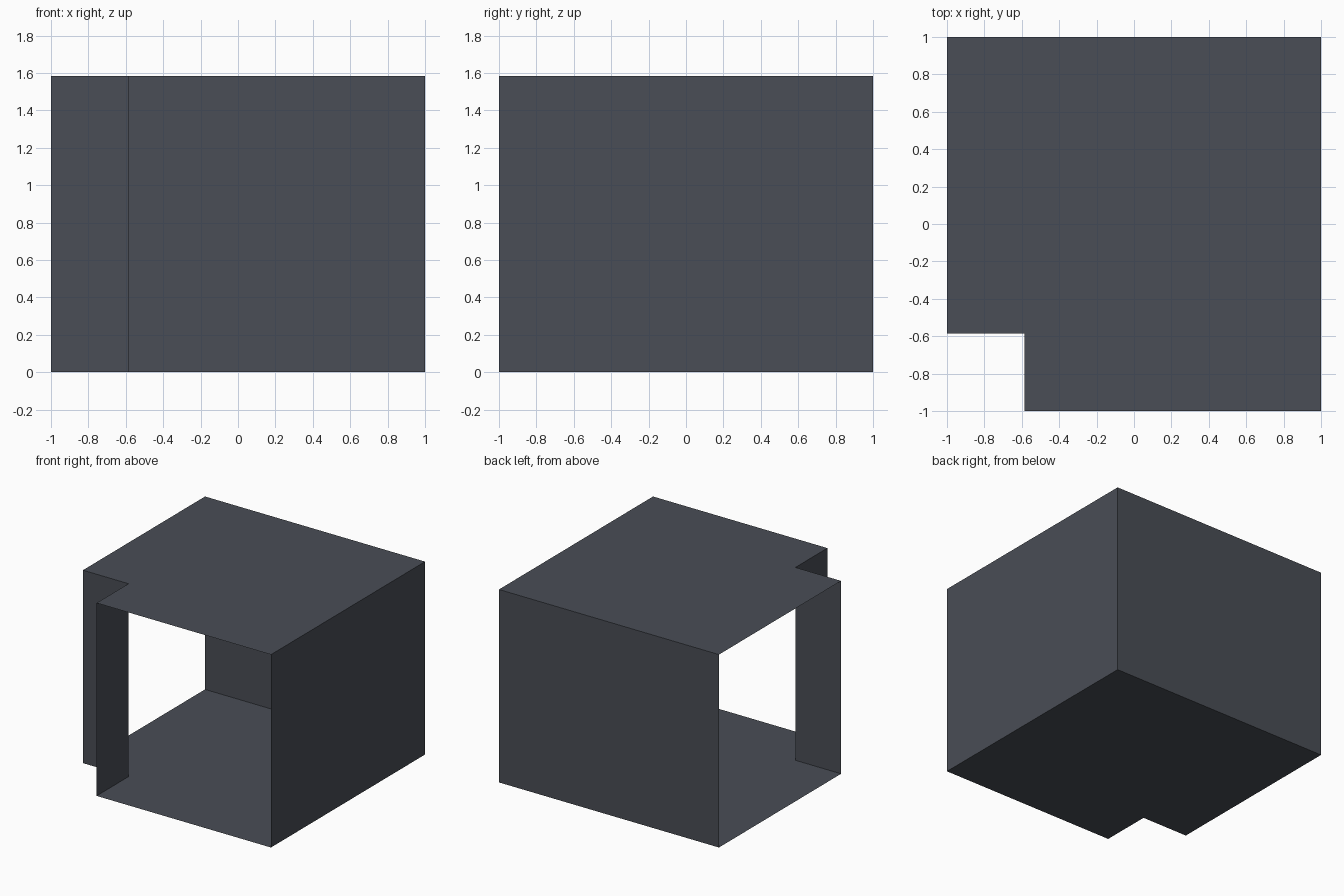
import bpy, bmesh

if "Cube" in bpy.data.objects:
    bpy.data.objects.remove(bpy.data.objects["Cube"])

H = 1.585   # wall height
N = -0.585  # inner corner of the notch

mat = bpy.data.materials.new("slate grey")
mat.diffuse_color = (0.067, 0.075, 0.092, 1)
mat.use_nodes = True
mat.node_tree.nodes["Principled BSDF"].inputs["Base Color"].default_value = mat.diffuse_color

# Footprint, counter-clockwise: square with a notch at the front left corner
outline = [(N, -1), (1, -1), (1, 1), (-1, 1), (-1, N), (N, N)]
open_sides = {0, 3}  # front and left sides have no wall

bm = bmesh.new()
low = [bm.verts.new((x, y, 0)) for x, y in outline]
high = [bm.verts.new((x, y, H)) for x, y in outline]

# Floor and roof sheets
bm.faces.new(low[::-1])
bm.faces.new(high)

# Right and back walls, plus the two notch walls
for i in range(len(outline)):
    if i not in open_sides:
        j = (i + 1) % len(outline)
        bm.faces.new((low[i], low[j], high[j], high[i]))

mesh = bpy.data.meshes.new("open_room_shell")
bm.to_mesh(mesh)
bm.free()
mesh.materials.append(mat)
bpy.context.collection.objects.link(bpy.data.objects.new("open_room_shell", mesh))
